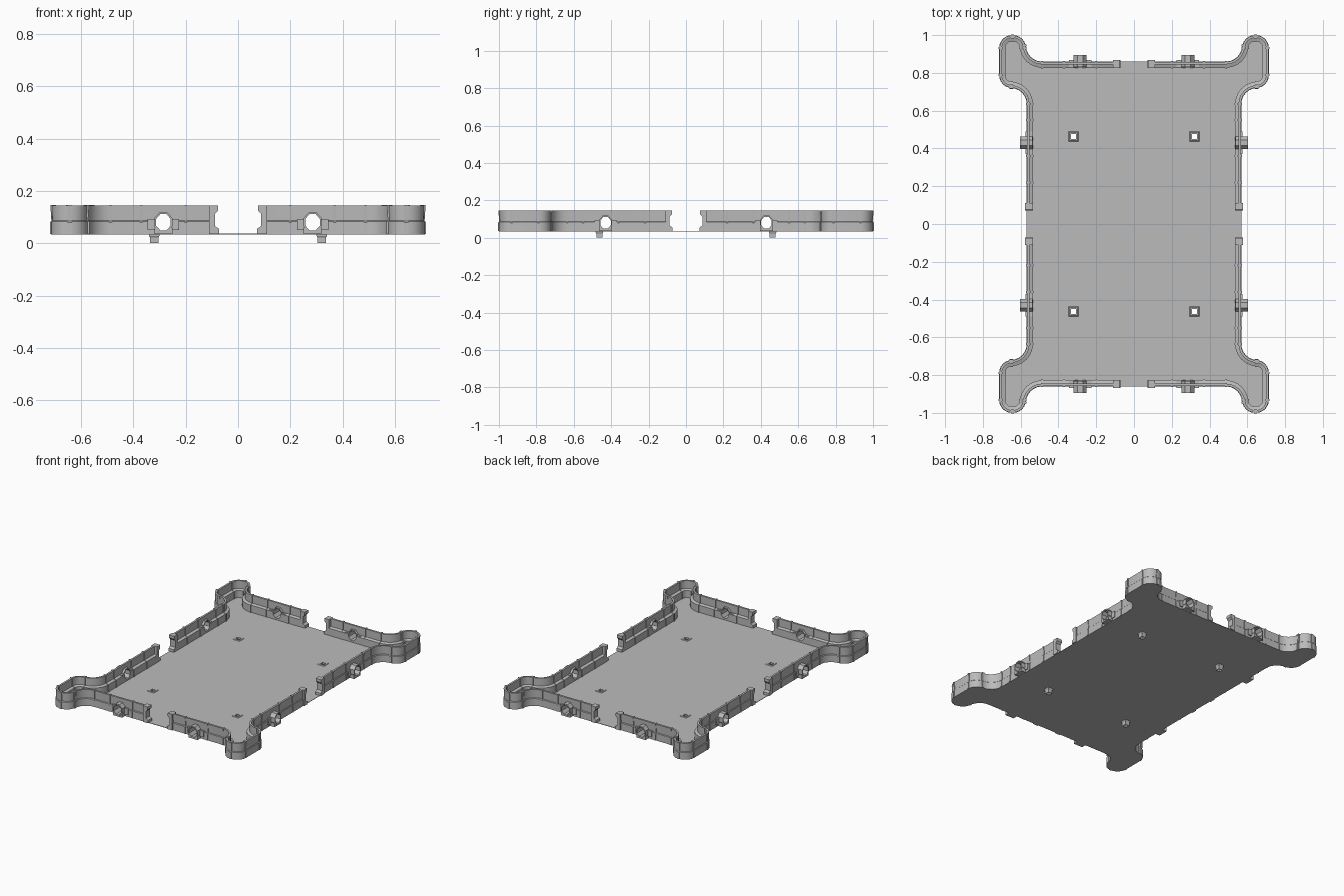
import bpy, bmesh, math
from mathutils import Vector

cube = bpy.data.objects.get("Cube")
if cube:
    bpy.data.objects.remove(cube, do_unlink=True)

stone = bpy.data.materials.new("stone grey")
stone.use_nodes = True
GREY = (0.5, 0.5, 0.5, 1)
stone.diffuse_color = GREY
stone.node_tree.nodes["Principled BSDF"].inputs["Base Color"].default_value = GREY

HX, HY = 0.568, 0.86       # outer wall planes
BASE, TOP = 0.035, 0.145


def front(a, d, z):
    return Vector((a, HY - d, z))


def side(a, d, z):
    return Vector((HX - d, a, z))


def loft(name, rings):
    """Closed solid through a list of equal point rings."""
    bm = bmesh.new()
    vs = [[bm.verts.new(p) for p in r] for r in rings]
    n = len(rings[0])
    for a, b in zip(vs, vs[1:]):
        for i in range(n):
            j = (i + 1) % n
            bm.faces.new((a[i], a[j], b[j], b[i]))
    bm.faces.new(vs[0])
    bm.faces.new(vs[-1])
    bmesh.ops.recalc_face_normals(bm, faces=bm.faces)
    me = bpy.data.meshes.new(name)
    bm.to_mesh(me)
    bm.free()
    me.materials.append(stone)
    ob = bpy.data.objects.new(name, me)
    bpy.context.collection.objects.link(ob)
    return ob


def prism(name, outline, d0, d1, frame):
    return loft(name, [[frame(a, d, z) for a, z in outline] for d in (d0, d1)])


def select(ob):
    bpy.ops.object.select_all(action="DESELECT")
    ob.select_set(True)
    bpy.context.view_layer.objects.active = ob


def cut(ob, cutters):
    for c in cutters:
        m = ob.modifiers.new("cut", "BOOLEAN")
        m.operation, m.solver, m.object = "DIFFERENCE", "EXACT", c
        select(ob)
        bpy.ops.object.modifier_apply(modifier=m.name)


def mirror(ob):
    m = ob.modifiers.new("four corners", "MIRROR")
    m.use_axis = (True, True, False)
    m.use_mirror_merge = False


def ellipse(a, z, ra, rz, n=8):
    t = [2 * math.pi * (i + 0.5) / n for i in range(n)]
    return [(a + ra * math.cos(u), z + rz * math.sin(u)) for u in t]


def square(r):
    return [(-r, -r), (r, -r), (r, r), (-r, r)]


# Outer wall line of one corner, with rounded turns: (x, y, radius)
turns = [(0.09, HY, 0), (0.572, HY, 0.085), (0.572, 1, 0.068), (0.714, 1, 0.068),
         (0.714, 0.72, 0.068), (HX, 0.72, 0.085), (HX, 0.09, 0)]
path, joints = [], []          # path holds (point, inward normal)
pts = [Vector(t[:2]) for t in turns]


def inward(d):
    return Vector((d.y, -d.x))


for i, (x, y, r) in enumerate(turns):
    p = pts[i]
    if r == 0:
        d = (pts[1] - p) if i == 0 else (p - pts[i - 1])
        path.append((p, inward(d.normalized())))
        continue
    u, v = (p - pts[i - 1]).normalized(), (pts[i + 1] - p).normalized()
    centre = p - u * r + v * r
    for k in range(7):
        t = k / 6 * math.pi / 2
        q = centre - v * r * math.cos(t) + u * r * math.sin(t)
        tangent = u * math.cos(t) + v * math.sin(t)
        path.append((q, inward(tangent)))
        if k in (0, 6):
            joints.append((q, tangent))


def sweep(name, stations, profile):
    return loft(name, [[(*(p + n * d), z) for d, z in profile] for p, n in stations])


# Curtain wall with parapet and inner walkway
wall_profile = [(0, BASE), (0, 0.083), (0.004, 0.087), (0.002, TOP), (0.015, TOP),
                (0.015, 0.092), (0.033, 0.086), (0.033, BASE)]
wall = sweep("curtain_wall", path, wall_profile)

# Ribs at the turns and along the straight walls
rib_profile = [(-0.004, BASE), (-0.004, 0.08), (0.001, 0.085), (-0.003, 0.147),
               (0.019, 0.147), (0.019, 0.094), (0.037, 0.088), (0.037, BASE)]
joints += [(Vector((x, HY)), Vector((1, 0))) for x in (0.2, 0.37)]
joints += [(Vector((HX, y)), Vector((0, -1))) for y in (0.55, 0.36, 0.22)]
ribs = [sweep("wall_rib", [(q + t * s, inward(t)) for s in (-0.005, 0.005)], rib_profile)
        for q, t in joints]

# Round ports, their cradles and the stepped gate posts
ports, posts, cutters = [], [], []
for label, frame, a in (("front", front, 0.285), ("side", side, 0.43)):
    hole = prism("port_cutter", ellipse(a, 0.08, 0.03, 0.034), -0.2, 0.2, frame)
    hole.hide_render = True
    cutters.append(hole)
    ports.append(prism(label + "_port_tube", ellipse(a, 0.08, 0.037, 0.042),
                       -0.036, 0.03, frame))
    ports.append(prism(label + "_port_cradle",
                       [(a - 0.034, BASE), (a + 0.034, BASE), (a + 0.034, 0.06),
                        (a - 0.034, 0.06)], -0.034, 0.02, frame))
    ports.append(prism(label + "_port_collar",
                       [(a - 0.06, 0.05), (a + 0.06, 0.05), (a + 0.06, 0.092),
                        (a - 0.06, 0.092)], -0.007, 0.03, frame))
    posts.append(prism(label + "_gate_post",
                       [(0.11, BASE), (0.072, BASE), (0.072, 0.055), (0.088, 0.065),
                        (0.088, 0.112), (0.076, 0.125), (0.076, TOP), (0.11, TOP)],
                       -0.008, 0.033, frame))
for ob in [wall] + ports:
    cut(ob, cutters)
for ob in [wall] + ports + ribs + posts:
    mirror(ob)

# Floor following the whole outline, with four peg holes
quarter = [p for p, n in path]
outline = []
for sx, sy in ((1, 1), (1, -1), (-1, -1), (-1, 1)):
    part = [(p.x * sx, p.y * sy) for p in quarter]
    outline += part if sx * sy > 0 else part[::-1]
floor = loft("floor", [[(x, y, z) for x, y in outline] for z in (BASE - 0.001, BASE + 0.002)])

PX, PY = 0.32, 0.463


def peg_block(name, rings):
    return loft(name, [[(PX + x, PY + y, z) for x, y in square(r)] for r, z in rings])


# Hollow square pegs under the floor
hole = peg_block("peg_cutter", [(0.0125, -0.1), (0.0125, 0.1)])
hole.hide_render = True
peg = peg_block("floor_peg", [(0.016, 0), (0.016, 0.022), (0.02, 0.028), (0.02, 0.034)])
rim = peg_block("peg_rim", [(0.03, 0.034), (0.022, 0.04)])
for ob in (peg, rim):
    cut(ob, [hole])
    mirror(ob)
mirror(hole)
cut(floor, [hole])

# Smooth the rounded walls, keep edges sharp
for ob in [wall] + ribs:
    select(ob)
    bpy.ops.object.shade_smooth_by_angle(angle=math.radians(30))

for c in cutters + [hole]:
    bpy.data.objects.remove(c, do_unlink=True)
